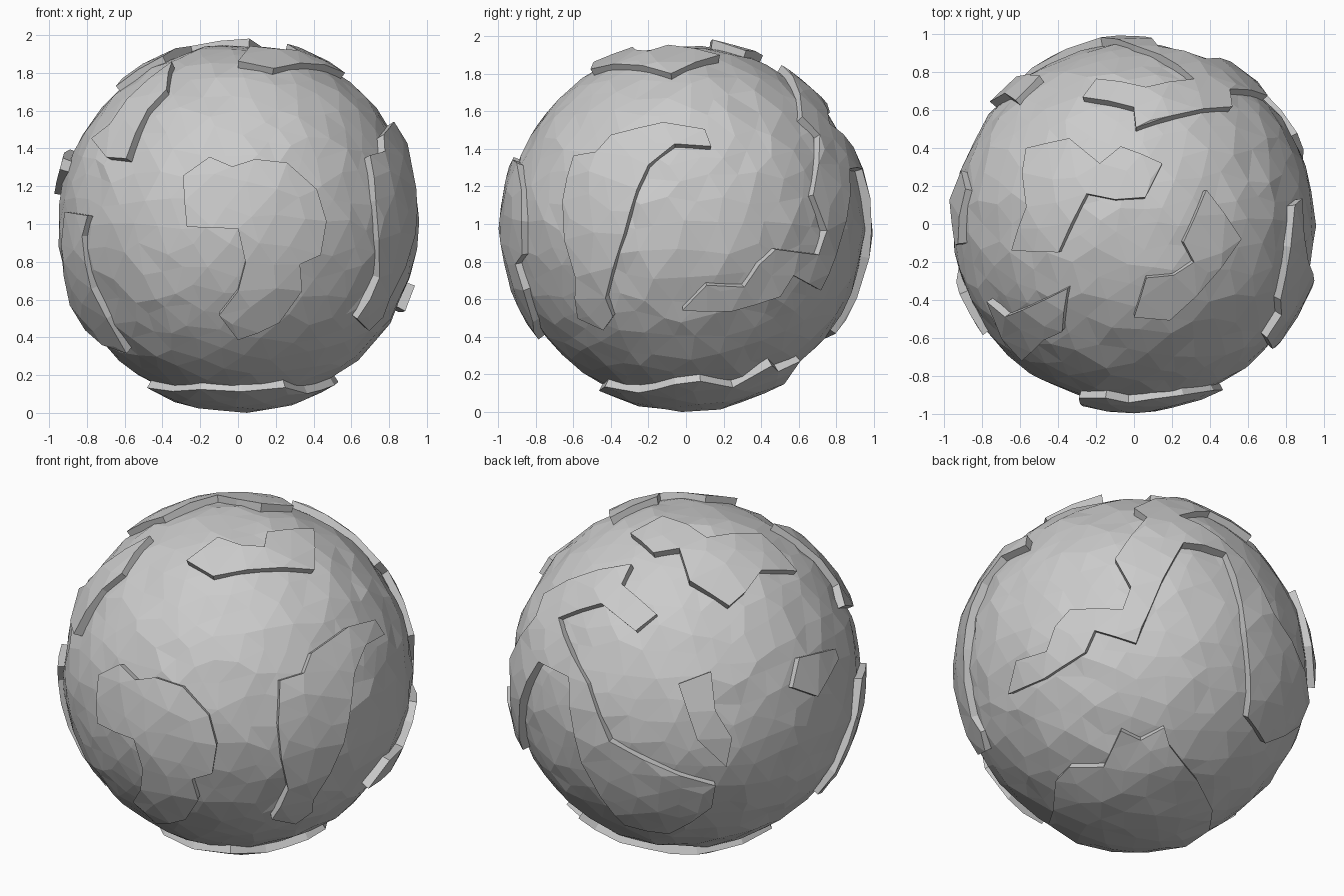
import bpy, bmesh, math, random
from mathutils import Vector, noise
from mathutils.geometry import delaunay_2d_cdt

if "Cube" in bpy.data.objects:
    bpy.data.objects.remove(bpy.data.objects["Cube"])

random.seed(4)
SEA, LAND, FOOT = 0.957, 0.994, 0.92
CENTRE = Vector((0, 0, 0.995))


def view(azimuth, elevation):
    """Return a function turning points seen from one direction into unit directions."""
    a, e = math.radians(azimuth), math.radians(elevation)
    right = Vector((math.cos(a), math.sin(a), 0))
    out = Vector((math.cos(e) * math.sin(a), -math.cos(e) * math.cos(a), math.sin(e)))
    up = out.cross(right)

    def project(*pts):
        return [(right * u + up * v + out * math.sqrt(max(0, LAND ** 2 - u * u - v * v))).normalized()
                for u, v in pts]
    return project


FRONT, RIGHT, TOP = view(0, 0), view(90, 0), view(0, 90)
BACK_LEFT, BACK_RIGHT = view(217, 25), view(143, -25)


def direct(*pts):
    return [Vector(p).normalized() for p in pts]


def finish(name, bm):
    me = bpy.data.meshes.new(name)
    bm.to_mesh(me)
    bm.free()
    ob = bpy.data.objects.new(name, me)
    ob.location = CENTRE
    bpy.context.collection.objects.link(ob)


def plate(name, outline):
    """Raised faceted slab of crust with radial walls."""
    mid = sum(outline, Vector()).normalized()
    ax = mid.orthogonal().normalized()
    ay = mid.cross(ax)

    def flat(d):
        t = Vector((d.dot(ax), d.dot(ay)))
        return t.normalized() * math.acos(max(-1, min(1, d.dot(mid))))

    def lift(p):
        n = p.length
        t = ax * p.x + ay * p.y
        return mid * math.cos(n) + (t * (math.sin(n) / n) if n > 1e-6 else Vector())

    # outline, with long sides split
    ring = []
    for i, d in enumerate(outline):
        nxt = outline[(i + 1) % len(outline)]
        n = max(1, math.ceil((nxt - d).length / 0.24))
        ring += [flat(d.lerp(nxt, k / n).normalized()) for k in range(n)]
    edges = [(i, (i + 1) % len(ring)) for i in range(len(ring))]
    # jittered inner points
    pts = list(ring)
    for i in range(-12, 13):
        for j in range(-12, 13):
            p = Vector((i + 0.5 * (j % 2), j * 0.9)) * 0.15
            p += Vector((random.uniform(-.03, .03), random.uniform(-.03, .03)))
            if all((p - q).length > 0.08 for q in ring):
                pts.append(p)
    verts, _, faces, *_ = delaunay_2d_cdt(pts, edges, [], 1, 1e-5)
    bm = bmesh.new()
    vs = [bm.verts.new(lift(p) * (LAND + random.uniform(-.006, .005))) for p in verts]
    for f in faces:
        bm.faces.new([vs[i] for i in f])
    bmesh.ops.delete(bm, geom=[v for v in bm.verts if not v.link_faces], context='VERTS')
    rim = [e for e in bm.edges if e.is_boundary]
    ext = bmesh.ops.extrude_edge_only(bm, edges=rim)
    for v in ext['geom']:
        if isinstance(v, bmesh.types.BMVert):
            v.co = v.co.normalized() * FOOT
    bmesh.ops.recalc_face_normals(bm, faces=bm.faces)
    bm.normal_update()
    if sum(f.normal.dot(f.calc_center_median()) for f in bm.faces) < 0:
        bmesh.ops.reverse_faces(bm, faces=bm.faces)
    finish(name, bm)


# rough low-poly ball
bm = bmesh.new()
bmesh.ops.create_icosphere(bm, subdivisions=4, radius=1)
for v in bm.verts:
    d = v.co + Vector([random.uniform(-.035, .035) for _ in range(3)])
    v.co = d.normalized() * (SEA + random.uniform(-.012, .006))
finish("globe", bm)

# front slab
plate("front_plate", FRONT(
    (-.29, .26), (-.15, .36), (-.03, .31), (.09, .35), (.26, .33), (.42, .19), (.47, .02),
    (.44, -.16), (.33, -.21), (.34, -.35), (.22, -.52), (0, -.61), (-.10, -.48), (0, -.35),
    (.04, -.20), (0, -.02), (-.27, -.01)))

# tall hooked slab on the right
plate("right_plate", RIGHT(
    (-.58, -.50), (-.59, -.28), (-.65, -.08), (-.66, .13), (-.60, .37), (-.48, .39),
    (-.40, .48), (-.12, .545), (.10, .51), (.135, .42), (-.06, .43), (-.2, .32),
    (-.26, .19), (-.33, -.05), (-.43, -.39), (-.39, -.49), (-.44, -.56)))

# large two-legged slab over the back
plate("back_plate",
      TOP((.01, .51), (.52, .62)) +
      RIGHT((.71, .48), (.68, .16), (.75, -.03), (.71, -.16), (.48, -.13), (.39, -.21),
            (.31, -.33), (.11, -.32), (-.02, -.455), (.24, -.46), (.50, -.38),
            (.575, -.27), (.72, -.35)) +
      BACK_RIGHT((.106, .44), (.223, .66), (.335, .65), (.463, .62), (.575, .175),
                 (.596, -.293), (.707, -.42)) +
      BACK_LEFT((.11, -.74), (.128, -.62), (-.45, -.367), (-.57, -.05), (-.65, .11),
                (-.718, .314), (-.484, .388), (-.303, .234), (-.186, .324), (-.372, .495)))

# two slabs on top
plate("top_right_plate", TOP(
    (.38, .18), (.57, -.08), (.19, -.51), (0, -.49), (.065, -.285), (.21, -.27),
    (.315, -.20), (.26, -.095)))
plate("top_left_plate", TOP(
    (-.65, -.14), (-.4, -.15), (-.25, .16), (-.1, .13), (.06, .14), (.15, .32), (-.07, .41),
    (-.18, .32), (-.34, .45), (-.57, .4), (-.59, .27), (-.57, .09)))

# small slabs on the back left and left
plate("back_left_plate", BACK_LEFT(
    (-.074, -.06), (.106, .005), (.128, -.21), (.218, -.36), (.186, -.516), (.027, -.367)))
plate("left_plate", BACK_LEFT(
    (.60, .075), (.80, .12), (.82, .065), (.70, -.14), (.56, -.09)))

# lower and upper slabs on the front left
plate("lower_left_plate",
      FRONT((-.92, .07), (-.80, .05), (-.83, -.06), (-.78, -.34), (-.70, -.50), (-.59, -.68)) +
      direct((-.80, -.10, -.55), (-.88, -.15, -.42), (-.92, -.30, -.10)))
plate("upper_left_plate",
      TOP((-.35, -.34), (-.68, -.49), (-.78, -.41)) +
      FRONT((-.70, .36), (-.59, .35), (-.48, .615), (-.38, .72)))

# slab underneath
plate("bottom_plate",
      FRONT((-.48, -.86), (-.2, -.875), (.02, -.88), (.25, -.86)) +
      RIGHT((-.25, -.89), (-.06, -.85)) +
      BACK_RIGHT((-.38, -.595), (-.19, -.59), (-.106, -.40), (.005, -.45), (.133, -.378),
                 (.165, -.473), (.335, -.65), (.425, -.78)) +
      direct((-.45, .1, -.87)))
